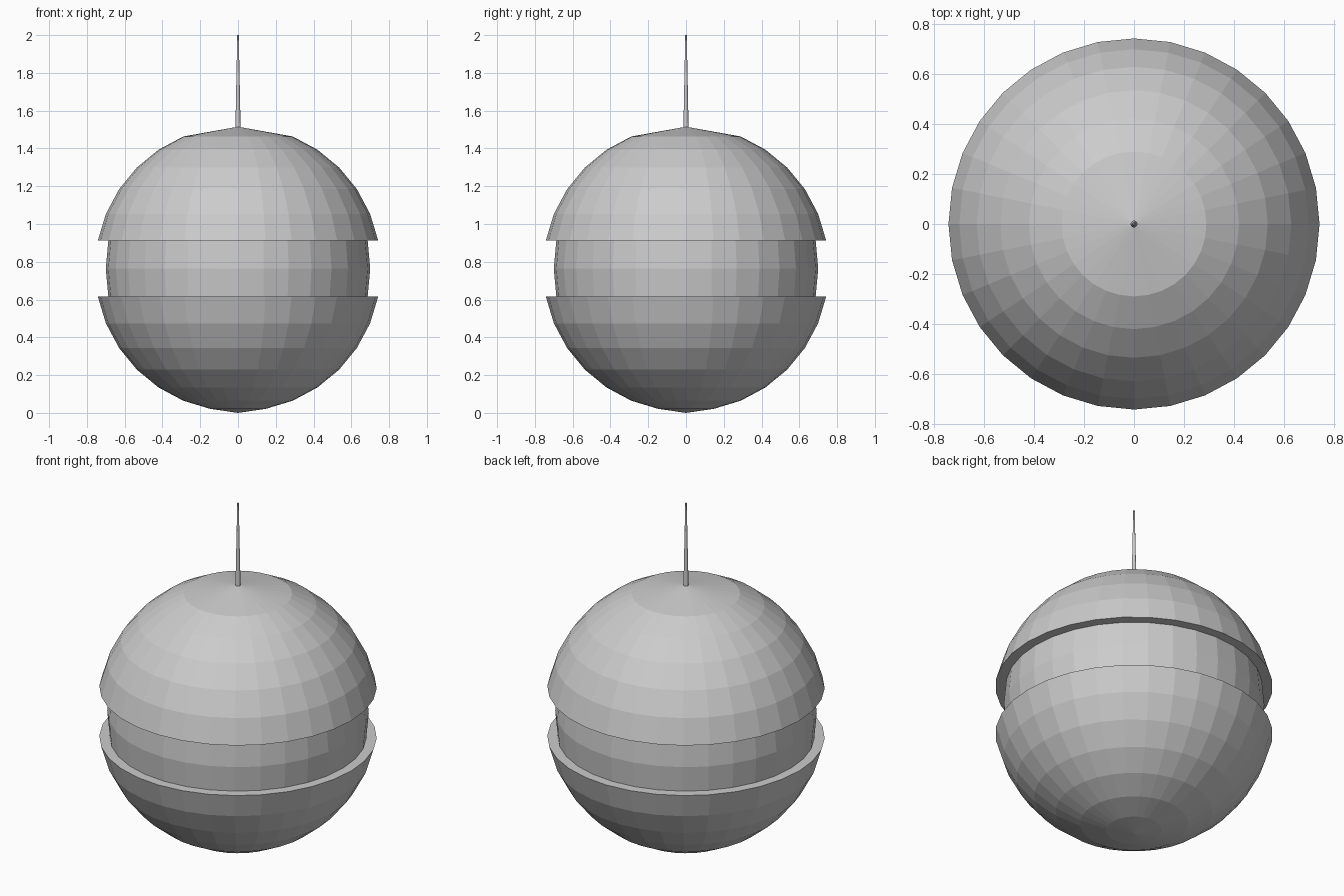
import bpy, bmesh
from math import sin, cos, pi

if "Cube" in bpy.data.objects:
    bpy.data.objects.remove(bpy.data.objects["Cube"])

R, R_IN, CZ, SEG = 0.757, 0.70, 0.764, 32
STEP = pi / 16


def lathe(name, profile, seg):
    """Revolve (radius, z) points around z; zero radius makes a pole."""
    bm = bmesh.new()
    rings = []
    for r, z in profile:
        if r < 1e-6:
            rings.append([bm.verts.new((0, 0, z))])
        else:
            rings.append([bm.verts.new((r * cos(2 * pi * i / seg), r * sin(2 * pi * i / seg), z))
                          for i in range(seg)])
    for a, b in zip(rings, rings[1:]):
        for i in range(seg):
            j = (i + 1) % seg
            if len(a) == 1:
                bm.faces.new((a[0], b[j], b[i]))
            elif len(b) == 1:
                bm.faces.new((a[i], a[j], b[0]))
            else:
                bm.faces.new((a[i], a[j], b[j], b[i]))
    bmesh.ops.recalc_face_normals(bm, faces=bm.faces)
    me = bpy.data.meshes.new(name)
    bm.to_mesh(me)
    bm.free()
    ob = bpy.data.objects.new(name, me)
    bpy.context.collection.objects.link(ob)
    return ob


def ring(k, r=R):
    """Sphere ring k steps above the equator."""
    return (r * cos(k * STEP), CZ + r * sin(k * STEP))


# body: lower bowl, recessed belt with flat ledges, upper dome with a flatter cap
lip = R * sin(STEP)
belt = R_IN * cos(STEP)
body = [(0, CZ - R)] + [ring(k) for k in range(-7, 0)]
body += [(belt, CZ - lip), (R_IN, CZ), (belt, CZ + lip)]
body += [ring(k) for k in range(1, 7)] + [(0, 1.515)]
lathe("round_body", body, SEG)

# thin tapered spike on top
lathe("top_spike", [(0, 1.50), (0.014, 1.50), (0.004, 2.0), (0, 2.0)], 12)

# bottom contact point
bpy.data.objects["round_body"].data.vertices[0].co.z = 0.0
